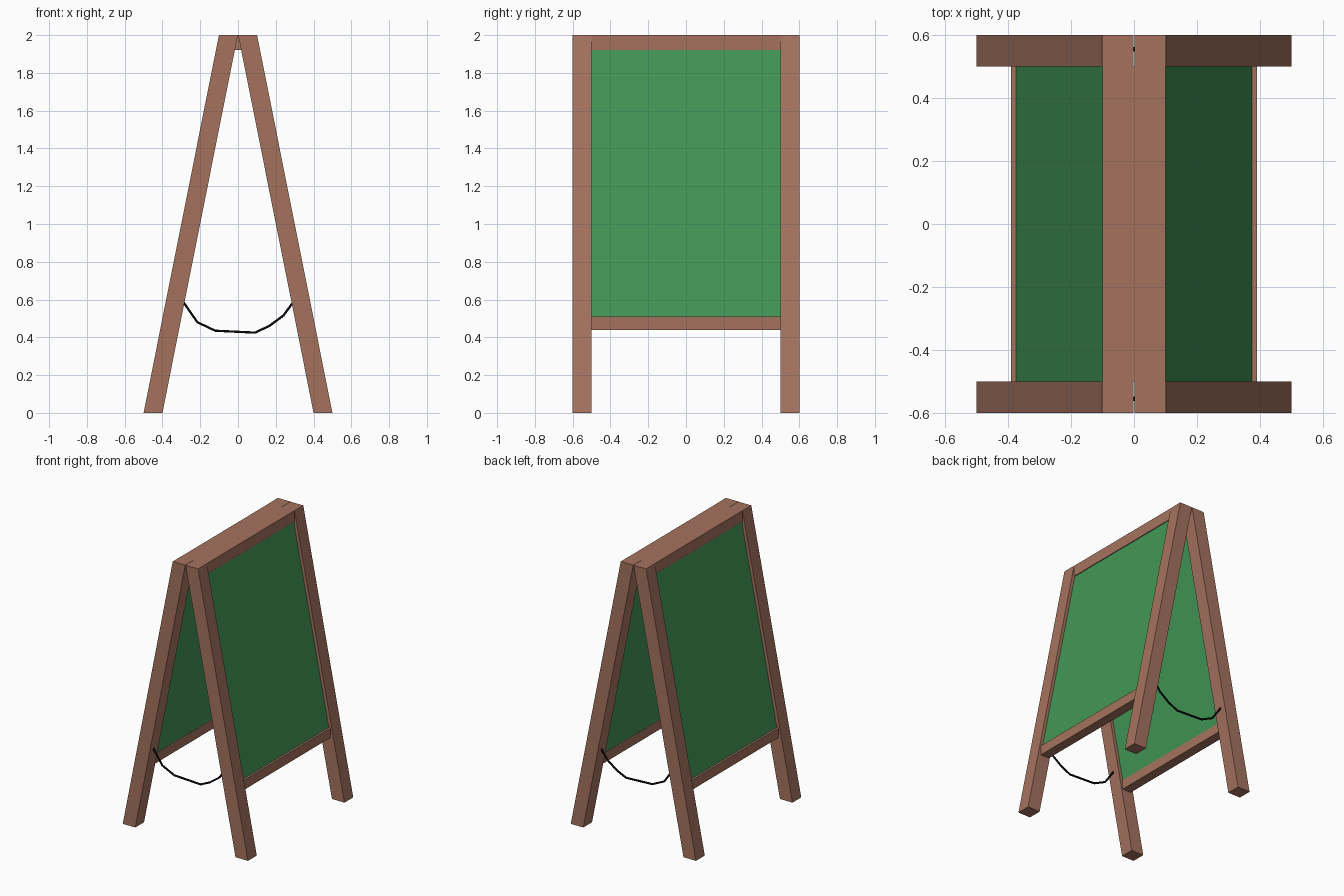
import bpy

if "Cube" in bpy.data.objects:
    bpy.data.objects.remove(bpy.data.objects["Cube"])


def material(name, colour):
    m = bpy.data.materials.new(name)
    m.diffuse_color = (*colour, 1)
    m.use_nodes = True
    m.node_tree.nodes["Principled BSDF"].inputs["Base Color"].default_value = m.diffuse_color
    return m


wood = material("wood", (0.376, 0.171, 0.114))
green = material("chalkboard_green", (0.054, 0.305, 0.093))
black = material("black_cord", (0.003, 0.003, 0.003))


def prism(name, profile, y0, y1, mat):
    """Extrude an x-z profile along y."""
    n = len(profile)
    verts = [(x, y, z) for y in (y0, y1) for x, z in profile]
    faces = [tuple(range(n)), tuple(range(2 * n - 1, n - 1, -1))]
    faces += [(i, i + n, (i + 1) % n + n, (i + 1) % n) for i in range(n)]
    # mirrored profiles wind the other way
    area = sum(profile[i][0] * profile[(i + 1) % n][1]
               - profile[(i + 1) % n][0] * profile[i][1] for i in range(n))
    if area < 0:
        faces = [f[::-1] for f in faces]
    mesh = bpy.data.meshes.new(name)
    mesh.from_pydata(verts, [], faces)
    mesh.materials.append(mat)
    ob = bpy.data.objects.new(name, mesh)
    bpy.context.collection.objects.link(ob)
    return ob


def box(x0, x1, z0, z1):
    return [(x0, z0), (x1, z0), (x1, z1), (x0, z1)]


def slanted(inset, z0, z1):
    """Slice of the leaning frame, 0.1 wide, narrowed by inset on both sides."""
    def lean(z):
        return 0.001 + 0.399 * (1 - z / 2)
    return [(lean(z0) + inset, z0), (lean(z0) + 0.1 - inset, z0),
            (lean(z1) + 0.1 - inset, z1), (lean(z1) + inset, z1)]


# Two leaning frames: legs, board and bottom rail
for side, sx in (("right", 1), ("left", -1)):
    def flip(profile):
        return [(sx * x, z) for x, z in profile]
    prism(f"{side}_front_leg", flip(slanted(0, 0, 2)), -0.6, -0.5, wood)
    prism(f"{side}_back_leg", flip(slanted(0, 0, 2)), 0.5, 0.6, wood)
    prism(f"{side}_board", flip(slanted(0.023, 0.5, 1.93)), -0.5, 0.5, green)
    prism(f"{side}_bottom_rail", flip(box(0.32, 0.39, 0.44, 0.51)), -0.5, 0.5, wood)

# Shared top bar
prism("top_bar", box(-0.1, 0.1, 1.92, 2), -0.5, 0.5, wood)

# Sagging cords between the legs
sag = [(-0.295, 0.595), (-0.215, 0.48), (-0.12, 0.435), (0.09, 0.425),
       (0.165, 0.46), (0.24, 0.515), (0.295, 0.59)]
for end, y in (("front", -0.555), ("back", 0.555)):
    curve = bpy.data.curves.new(f"{end}_cord", "CURVE")
    curve.dimensions = "3D"
    curve.bevel_depth = 0.007
    curve.bevel_resolution = 1
    curve.use_fill_caps = True
    spline = curve.splines.new("POLY")
    spline.points.add(len(sag) - 1)
    for p, (x, z) in zip(spline.points, sag):
        p.co = (x, y, z, 1)
    curve.materials.append(black)
    bpy.context.collection.objects.link(bpy.data.objects.new(f"{end}_cord", curve))
